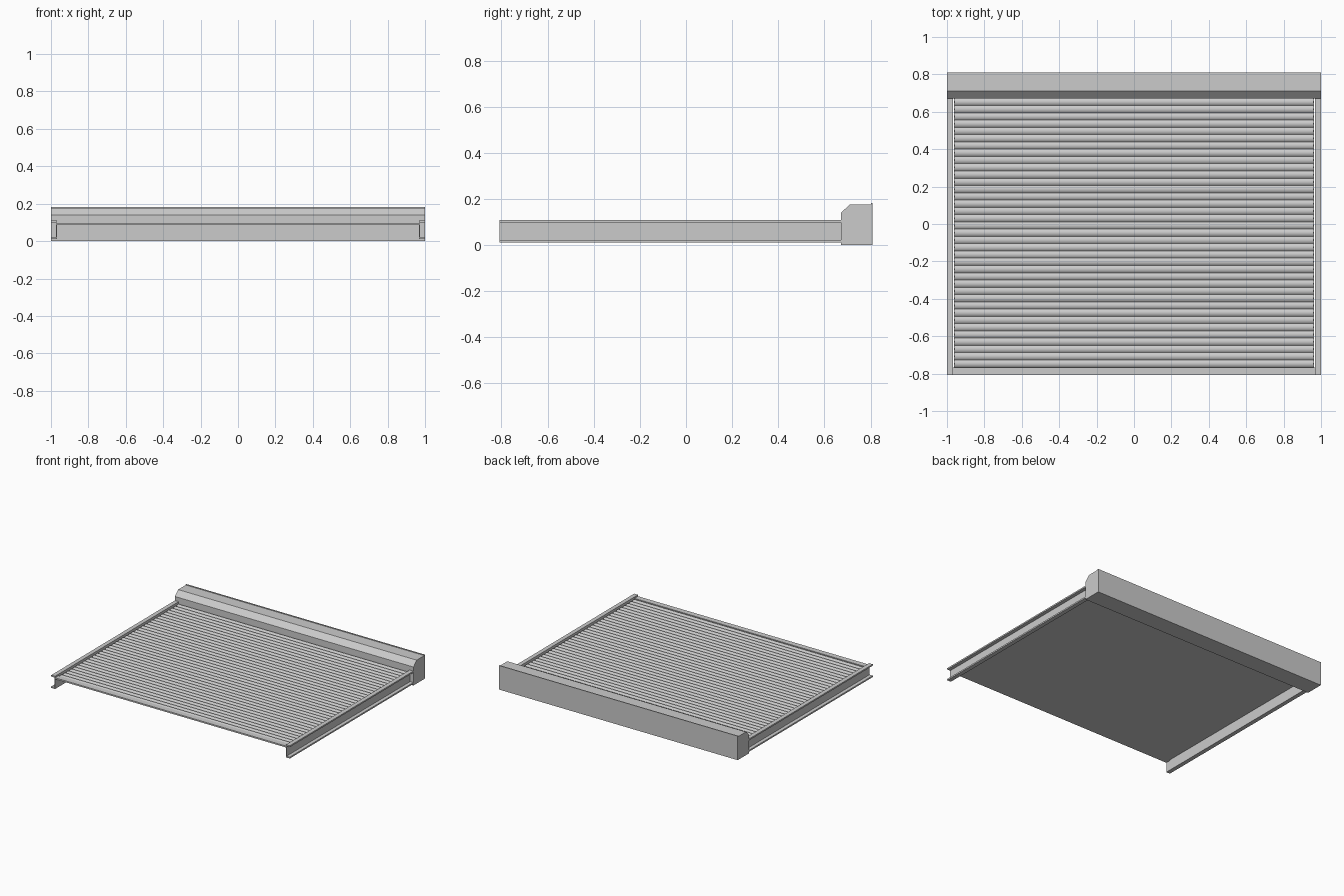
import bpy, bmesh, math

if "Cube" in bpy.data.objects:
    bpy.data.objects.remove(bpy.data.objects["Cube"])


def prism(name, profile, x0, x1):
    """Extrude a closed (y, z) profile along x."""
    bm = bmesh.new()
    a = [bm.verts.new((x0, y, z)) for y, z in profile]
    b = [bm.verts.new((x1, y, z)) for y, z in profile]
    n = len(profile)
    bm.faces.new(a)
    bm.faces.new(b[::-1])
    for i in range(n):
        j = (i + 1) % n
        bm.faces.new((a[i], b[i], b[j], a[j]))
    bmesh.ops.recalc_face_normals(bm, faces=bm.faces)
    return finish(name, bm)


def finish(name, bm):
    me = bpy.data.meshes.new(name)
    bm.to_mesh(me)
    bm.free()
    ob = bpy.data.objects.new(name, me)
    bpy.context.collection.objects.link(ob)
    return ob


def rect(y0, z0, y1, z1):
    return [(y0, z0), (y1, z0), (y1, z1), (y0, z1)]


FRONT, BACK, BOX = -0.808, 0.809, 0.672
START = -0.766              # where the bottom bar ends and slats begin
UNDER, BASE, CREST = 0.087, 0.0895, 0.098

# Roller housing with chamfered upper front edge and small rear lip
prism("roller_housing",
      [(BOX, 0.0), (BACK, 0.0), (BACK, 0.182), (0.802, 0.182),
       (0.802, 0.177), (0.711, 0.177), (BOX, 0.14)], -1, 1)

# Shallow plate on the housing front, under the curtain
prism("housing_plate", rect(BOX - 0.002, 0.025, BOX + 0.002, UNDER),
      -0.962, 0.962)

# Thin curtain backing and the flat bottom bar at its free end
prism("curtain_backing", rect(START, UNDER, BOX, BASE), -0.962, 0.962)
prism("bottom_bar", rect(FRONT, UNDER, START, CREST), -0.968, 0.968)

# Convex slats repeated along the curtain
COUNT = 37
pitch = (BOX - START) / COUNT
half, rise = pitch / 2, CREST - BASE
radius = (half ** 2 + rise ** 2) / (2 * rise)
sweep = math.asin(half / radius)
SEG = 8
arc = []
for i in range(SEG + 1):
    t = -sweep + 2 * sweep * i / SEG
    arc.append((START + half + radius * math.sin(t),
                BASE + radius * (math.cos(t) - math.cos(sweep))))
slats = prism("slats", [(START, UNDER + 0.001)] + arc
              + [(START + pitch, UNDER + 0.001)], -0.96, 0.96)
bpy.context.view_layer.objects.active = slats
slats.select_set(True)
bpy.ops.object.shade_smooth_by_angle(angle=math.radians(30))
arr = slats.modifiers.new("repeat", 'ARRAY')
arr.use_relative_offset = False
arr.use_constant_offset = True
arr.constant_offset_displace = (0, pitch, 0)
arr.count = COUNT

# Guide rails: channels opening outwards, mirrored to the other side
section = [(1.0, 0.012), (0.968, 0.012), (0.968, 0.109), (1.0, 0.109),
           (1.0, 0.098), (0.973, 0.098), (0.973, 0.023), (1.0, 0.023)]
bm = bmesh.new()
face = bm.faces.new([bm.verts.new((x, FRONT, z)) for x, z in section])
ext = bmesh.ops.extrude_face_region(bm, geom=[face], use_keep_orig=True)
bmesh.ops.translate(bm, vec=(0, BOX - FRONT, 0),
                    verts=[g for g in ext["geom"]
                           if isinstance(g, bmesh.types.BMVert)])
bmesh.ops.recalc_face_normals(bm, faces=bm.faces)
rails = finish("guide_rails", bm)
rails.modifiers.new("other_side", 'MIRROR')
